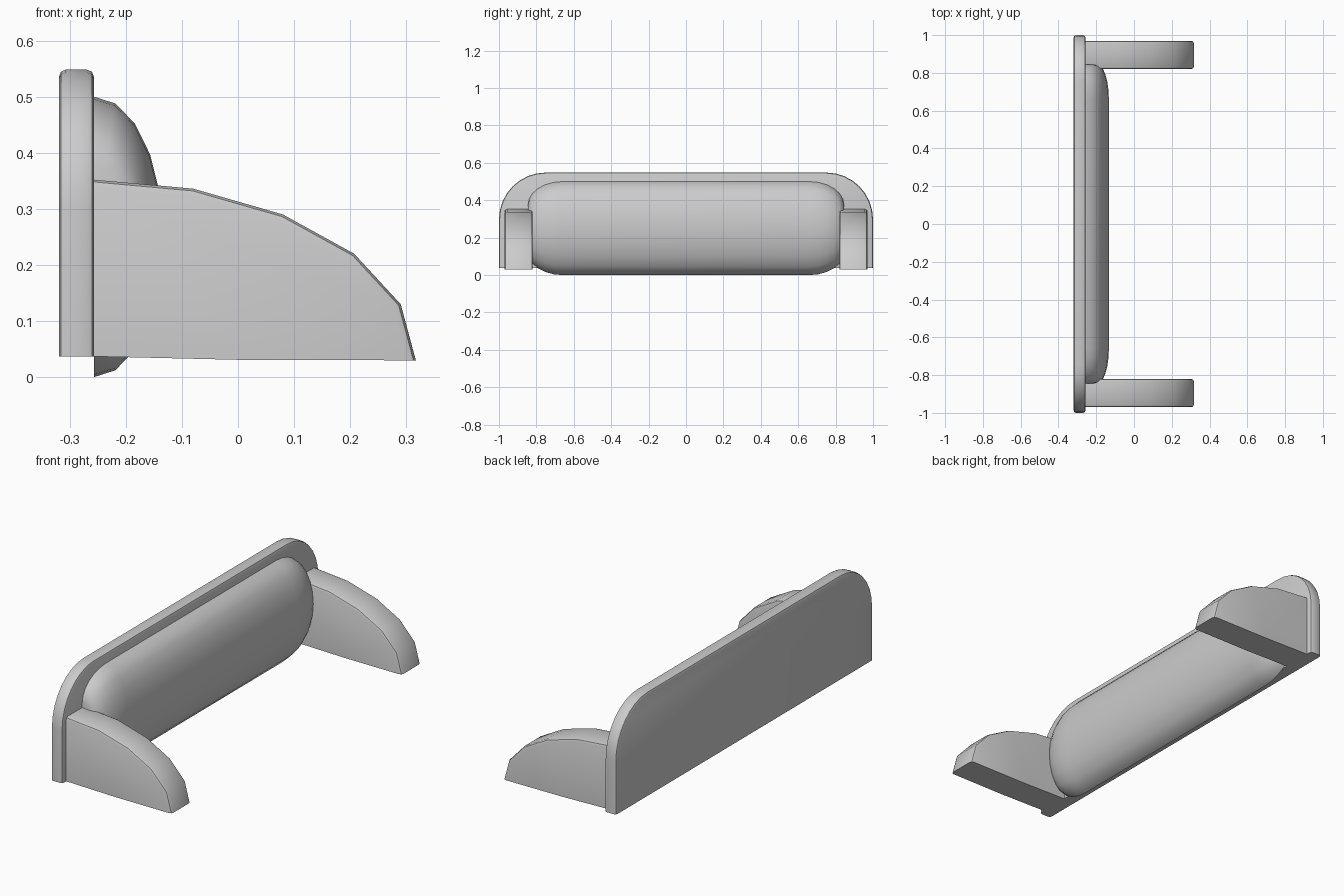
import bpy, bmesh, math

if "Cube" in bpy.data.objects:
    bpy.data.objects.remove(bpy.data.objects["Cube"])


def finish(name, bm, angle=35):
    bmesh.ops.recalc_face_normals(bm, faces=bm.faces)
    mesh = bpy.data.meshes.new(name)
    bm.to_mesh(mesh)
    bm.free()
    obj = bpy.data.objects.new(name, mesh)
    bpy.context.collection.objects.link(obj)
    bpy.ops.object.select_all(action='DESELECT')
    obj.select_set(True)
    bpy.context.view_layer.objects.active = obj
    bpy.ops.object.shade_smooth_by_angle(angle=math.radians(angle))
    return obj


def prism(name, outline, offset, bevel, keep_sharp):
    """Extrude a 3D outline and round its rim, except edges kept sharp."""
    bm = bmesh.new()
    base = bm.faces.new([bm.verts.new(p) for p in outline])
    ext = bmesh.ops.extrude_face_region(bm, geom=[base], use_keep_orig=True)
    moved = [g for g in ext["geom"] if isinstance(g, bmesh.types.BMVert)]
    bmesh.ops.translate(bm, verts=moved, vec=offset)
    bmesh.ops.recalc_face_normals(bm, faces=bm.faces)
    caps = [f for f in bm.faces if len(f.verts) == len(outline)]
    rim = {e for f in caps for e in f.edges
           if not keep_sharp(*[v.co for v in e.verts])}
    bmesh.ops.bevel(bm, geom=list(rim), offset=bevel, segments=2,
                    profile=0.5, affect='EDGES')
    return finish(name, bm)


FRONT = -0.257   # front surface of the back plate


def low(a, b):
    return max(a.z, b.z) < 0.05


# Back plate with two large rounded top corners
R, N = 0.25, 8
arc = [(0.75 + R * math.cos(i * math.pi / 2 / N),
        0.298 + R * math.sin(i * math.pi / 2 / N)) for i in range(N + 1)]
half = [(1.0, 0.037)] + arc
plate = half + [(-y, z) for y, z in reversed(half)]
prism("back_plate", [(-0.319, y, z) for y, z in plate],
      (FRONT + 0.319, 0, 0), 0.012, low)

# Side arms with a curved top
arm = [(FRONT, 0.037), (FRONT, 0.352), (-0.08, 0.336), (0.08, 0.29),
       (0.207, 0.22), (0.29, 0.13), (0.317, 0.03), (0.0, 0.031)]
for side, label in ((-1, "front"), (1, "rear")):
    prism("arm_" + label, [(x, side * 0.82, z) for x, z in arm],
          (0, side * 0.15, 0), 0.014,
          lambda a, b: low(a, b) or max(a.x, b.x) < FRONT + 0.01)

# Half-round cushion with softly rounded ends
SEG, END = 10, 6
steps = [i * math.pi / 2 / END for i in range(END + 1)]
right = [(0.66 + 0.185 * math.sin(t), 0.5 + 0.5 * math.cos(t)) for t in steps]
sections = [(-y, s) for y, s in reversed(right)] + right
bm = bmesh.new()
rings = []
for y, s in sections:
    ring = []
    for k in range(SEG + 1):
        a = math.pi * k / SEG
        ring.append(bm.verts.new((FRONT + 0.124 * s * math.sin(a), y,
                                  0.25 + 0.25 * s * math.cos(a))))
    rings.append(ring)
for r0, r1 in zip(rings, rings[1:]):
    for k in range(SEG + 1):
        j = (k + 1) % (SEG + 1)
        bm.faces.new((r0[k], r0[j], r1[j], r1[k]))
bm.faces.new(rings[0])
bm.faces.new(rings[-1])
finish("cushion", bm, 40)
